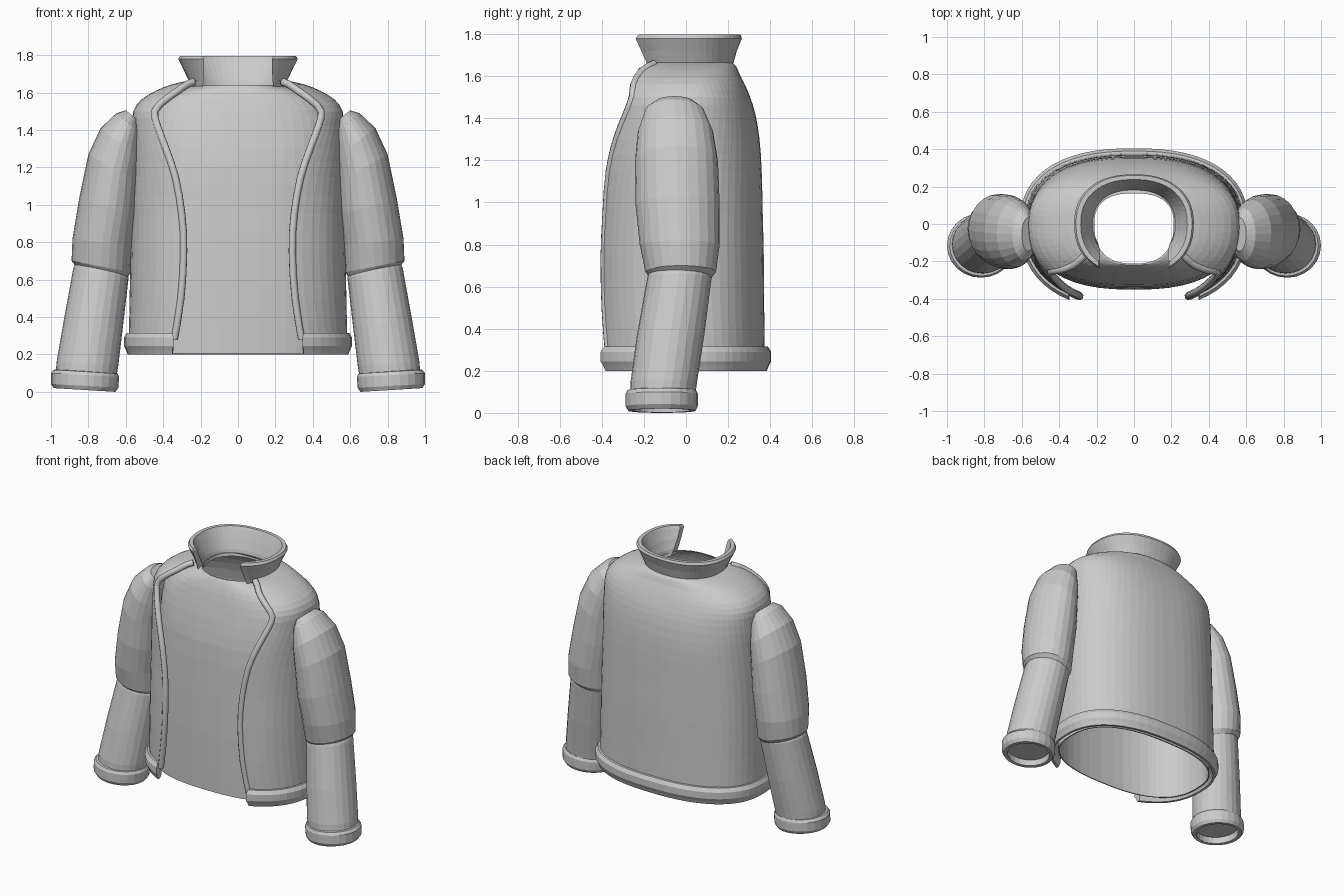
import bpy, bmesh, math

cloth = bpy.data.materials.new("light_grey_cloth")
cloth.diffuse_color = (0.6, 0.6, 0.6, 1)


def make(name, verts, faces):
    bm = bmesh.new()
    vs = [bm.verts.new(v) for v in verts]
    for f in faces:
        bm.faces.new([vs[i] for i in f])
    bmesh.ops.recalc_face_normals(bm, faces=bm.faces[:])
    me = bpy.data.meshes.new(name)
    bm.to_mesh(me)
    bm.free()
    me.materials.append(cloth)
    ob = bpy.data.objects.new(name, me)
    bpy.context.collection.objects.link(ob)
    return ob


def smooth_rows(rows, steps):
    """Catmull-Rom interpolation of a list of tuples."""
    p = [rows[0]] + rows + [rows[-1]]
    out = []
    for i in range(1, len(p) - 2):
        for s in range(steps):
            t = s / steps
            out.append(tuple(
                0.5 * (2 * b + (c - a) * t + (2 * a - 5 * b + 4 * c - d) * t * t
                       + (3 * b - a - 3 * c + d) * t ** 3)
                for a, b, c, d in zip(p[i - 1], p[i], p[i + 1], p[i + 2])))
    return out + [rows[-1]]


def oval(z, a, front, back, opening, count, power):
    """Rounded oval ring, optionally open at the front by +-opening in x."""
    e = 2 / power
    t0 = math.asin(min(1, opening / a) ** (1 / e)) if opening else 0
    n = count - 1 if opening else count
    pts = []
    for i in range(count):
        t = t0 + (2 * math.pi - 2 * t0) * i / n
        s, c = math.sin(t), math.cos(t)
        x = a * math.copysign(abs(s) ** e, s)
        y = -(front if c > 0 else back) * math.copysign(abs(c) ** e, c)
        pts.append((x, y, z))
    return pts


def shell(name, rows, count=48, power=2.4):
    """Closed-profile band swept around the body, capped at the opening."""
    opened = rows[0][4] > 0
    verts = [p for r in rows for p in oval(*r, count, power)]
    m = len(rows)
    faces = []
    for j in range(m):
        k = (j + 1) % m
        for i in range(count - 1 if opened else count):
            n = (i + 1) % count
            faces.append((j * count + i, j * count + n, k * count + n, k * count + i))
    if opened:
        for col in (0, count - 1):
            for k in range(m // 2 - 1):
                faces.append([q * count + col for q in (k, k + 1, m - 2 - k, m - 1 - k)])
    return make(name, verts, faces)


def with_lining(rows, t):
    return rows + [(z, a - t, f - t, b - t, o) for z, a, f, b, o in reversed(rows)]


def tube(name, rings, side, count=24):
    """Loft of ovals: (outer x, outer z, inner x, inner z, y centre, y half width)."""
    verts, faces = [], []
    for xo, zo, xi, zi, cy, w in rings:
        for i in range(count):
            t = 2 * math.pi * i / count
            c, s = math.cos(t), math.sin(t)
            verts.append((side * ((xo + xi) / 2 + (xo - xi) / 2 * c), cy + w * s,
                          (zo + zi) / 2 + (zo - zi) / 2 * c))
    for j in range(len(rings) - 1):
        for i in range(count):
            n = (i + 1) % count
            faces.append((j * count + i, j * count + n,
                          (j + 1) * count + n, (j + 1) * count + i))
    last = (len(rings) - 1) * count
    faces += [list(range(count)), list(range(last, last + count))]
    return make(name, verts, faces)


# Inner shirt: open at neck and bottom
shirt = smooth_rows([
    (0.205, 0.55, 0.35, 0.345, 0), (0.6, 0.545, 0.35, 0.34, 0),
    (1.1, 0.535, 0.335, 0.33, 0), (1.3, 0.53, 0.315, 0.32, 0),
    (1.45, 0.51, 0.285, 0.285, 0), (1.55, 0.45, 0.26, 0.245, 0),
    (1.605, 0.36, 0.24, 0.21, 0), (1.63, 0.27, 0.228, 0.185, 0),
    (1.64, 0.22, 0.22, 0.172, 0)], 2)
shell("inner_shirt", with_lining(shirt, 0.008), 48, 2.5)

# Jacket body: open front with a curved edge
body = smooth_rows([
    (0.28, 0.585, 0.43, 0.375, 0.34), (0.5, 0.58, 0.435, 0.372, 0.305),
    (0.75, 0.575, 0.435, 0.37, 0.29), (0.95, 0.57, 0.43, 0.365, 0.30),
    (1.15, 0.565, 0.43, 0.36, 0.335), (1.3, 0.565, 0.42, 0.35, 0.385),
    (1.42, 0.565, 0.40, 0.33, 0.43), (1.5, 0.56, 0.38, 0.305, 0.445),
    (1.56, 0.52, 0.345, 0.28, 0.39), (1.61, 0.44, 0.30, 0.255, 0.32),
    (1.645, 0.35, 0.26, 0.24, 0.27), (1.665, 0.26, 0.225, 0.22, 0.215)], 2)
shell("jacket_body", with_lining(body, 0.02))

# Rounded trim along both front edges
for side, col in (("left", 0), ("right", -1)):
    cu = bpy.data.curves.new("front_trim_" + side, 'CURVE')
    cu.dimensions = '3D'
    cu.bevel_depth = 0.02
    cu.bevel_resolution = 2
    cu.use_fill_caps = True
    cu.materials.append(cloth)
    path = [oval(z, a - 0.01, f - 0.01, b, o, 8, 2.4)[col] for z, a, f, b, o in body[:-1]]
    sp = cu.splines.new('POLY')
    sp.points.add(len(path) - 1)
    for pt, co in zip(sp.points, path):
        pt.co = (*co, 1)
    ob = bpy.data.objects.new("front_trim_" + side, cu)
    bpy.context.collection.objects.link(ob)
    bpy.ops.object.select_all(action='DESELECT')
    ob.select_set(True)
    bpy.context.view_layer.objects.active = ob
    bpy.ops.object.convert(target='MESH')

# Hem band: rounded profile
hem = [(0.225, 0.60, 0.45, 0.395, 0.35), (0.245, 0.61, 0.46, 0.405, 0.345),
       (0.29, 0.61, 0.46, 0.405, 0.345), (0.315, 0.595, 0.445, 0.39, 0.35),
       (0.315, 0.575, 0.42, 0.37, 0.35), (0.29, 0.56, 0.41, 0.36, 0.345),
       (0.225, 0.56, 0.41, 0.36, 0.345), (0.2, 0.575, 0.42, 0.37, 0.35)]
hem = [(0.2, 0.59, 0.44, 0.385, 0.35)] + hem[:7] + [hem[7]]
hem.insert(5, (0.316, 0.585, 0.432, 0.38, 0.35))
shell("hem_band", hem)

# Standing collar: flares upward, open at the front
shell("collar", [
    (1.615, 0.25, 0.23, 0.215, 0.19), (1.66, 0.262, 0.24, 0.225, 0.185),
    (1.72, 0.29, 0.255, 0.242, 0.182), (1.78, 0.32, 0.275, 0.266, 0.182),
    (1.797, 0.31, 0.268, 0.26, 0.19), (1.797, 0.285, 0.248, 0.238, 0.19),
    (1.78, 0.277, 0.24, 0.23, 0.182), (1.72, 0.25, 0.22, 0.207, 0.182),
    (1.66, 0.225, 0.205, 0.187, 0.185), (1.615, 0.215, 0.195, 0.178, 0.19)], 40, 2.3)

# Sleeves and cuffs
for label, s in (("left", 1), ("right", -1)):
    tube("upper_sleeve_" + label, [
        (0.60, 1.505, 0.53, 1.45, -0.055, 0.09), (0.65, 1.49, 0.52, 1.38, -0.055, 0.14),
        (0.735, 1.41, 0.52, 1.25, -0.05, 0.18), (0.80, 1.27, 0.53, 1.12, -0.045, 0.197),
        (0.85, 1.03, 0.54, 0.95, -0.04, 0.2), (0.885, 0.82, 0.565, 0.78, -0.03, 0.19),
        (0.89, 0.70, 0.575, 0.64, -0.025, 0.168), (0.87, 0.675, 0.59, 0.61, -0.025, 0.145)], s)
    tube("lower_sleeve_" + label, [
        (0.86, 0.705, 0.60, 0.65, -0.03, 0.145), (0.88, 0.665, 0.585, 0.61, -0.032, 0.153),
        (0.93, 0.39, 0.615, 0.35, -0.073, 0.16), (0.97, 0.16, 0.64, 0.14, -0.105, 0.158),
        (0.975, 0.10, 0.65, 0.08, -0.11, 0.155)], s)
    tube("cuff_" + label, [
        (0.965, 0.12, 0.66, 0.10, -0.115, 0.148), (0.985, 0.118, 0.645, 0.098, -0.115, 0.163),
        (1.0, 0.10, 0.635, 0.08, -0.115, 0.172), (1.0, 0.042, 0.64, 0.022, -0.115, 0.172),
        (0.985, 0.02, 0.655, 0.0, -0.115, 0.16), (0.96, 0.02, 0.68, 0.002, -0.115, 0.138),
        (0.955, 0.065, 0.68, 0.045, -0.115, 0.138)], s)
